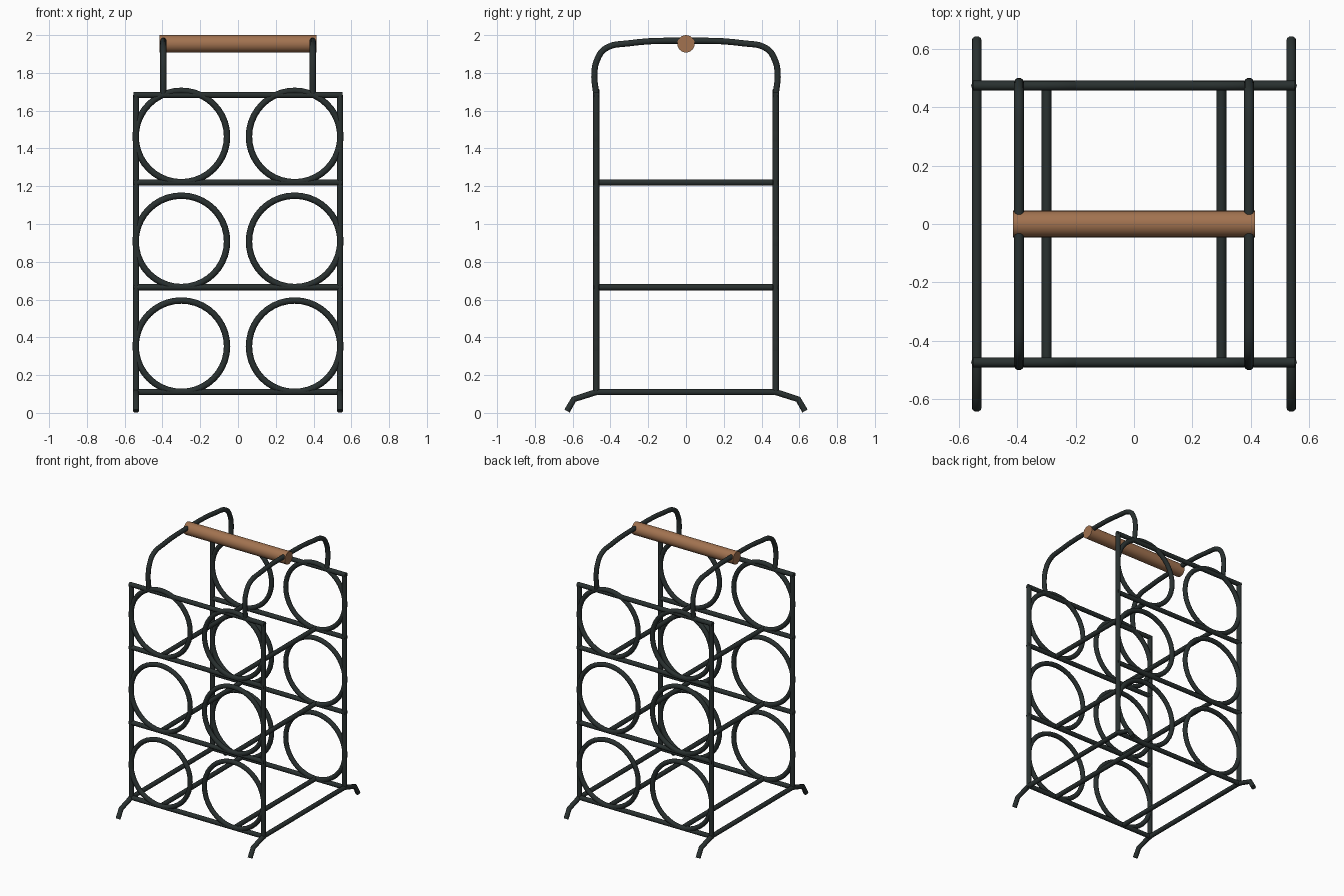
import bpy
from math import pi, radians

if "Cube" in bpy.data.objects:
    bpy.data.objects.remove(bpy.data.objects["Cube"], do_unlink=True)


def material(name, color):
    mat = bpy.data.materials.new(name)
    mat.use_nodes = True
    mat.diffuse_color = color
    mat.node_tree.nodes["Principled BSDF"].inputs["Base Color"].default_value = color
    return mat


METAL = material("dark iron", (0.022, 0.030, 0.029, 1))
WOOD = material("brown wood", (0.36, 0.17, 0.08, 1))
WIRE = 0.017        # wire radius
HALF_W = 0.54       # half width to the posts
HALF_D = 0.475      # half depth to the ring panels
RING_X = 0.30
TOP_Z = 1.683
LEVELS = (0.11, 0.665, 1.22)


def finish(obj, name, mat):
    obj.name = obj.data.name = name
    obj.data.materials.clear()
    obj.data.materials.append(mat)
    bpy.ops.object.select_all(action='DESELECT')
    obj.select_set(True)
    bpy.context.view_layer.objects.active = obj
    if obj.type == 'CURVE':
        bpy.ops.object.convert(target='MESH')
        obj = bpy.context.object
    bpy.ops.object.shade_smooth_by_angle(angle=radians(50))
    return obj


def wire(name, points, smooth=False):
    """Round wire that follows a list of points."""
    curve = bpy.data.curves.new(name, 'CURVE')
    curve.dimensions = '3D'
    curve.bevel_depth = WIRE
    curve.bevel_resolution = 3
    curve.use_fill_caps = True
    curve.resolution_u = 6
    if smooth:
        spline = curve.splines.new('BEZIER')
        spline.bezier_points.add(len(points) - 1)
        for bp, p in zip(spline.bezier_points, points):
            bp.co = p
            bp.handle_left_type = bp.handle_right_type = 'AUTO'
    else:
        spline = curve.splines.new('POLY')
        spline.points.add(len(points) - 1)
        for sp, p in zip(spline.points, points):
            sp.co = (*p, 1)
    obj = bpy.data.objects.new(name, curve)
    bpy.context.collection.objects.link(obj)
    return finish(obj, name, METAL)


def mirrored(half):
    """Complete a (y, z) half path across y = 0."""
    return half + [(-y, z) for y, z in reversed(half) if y != 0]


# Front and back panels: posts, cross bars and bottle rings
for y, end in ((-HALF_D, "front"), (HALF_D, "back")):
    for x, side in ((HALF_W, "left"), (-HALF_W, "right")):
        wire(f"{end}_{side}_post", [(x, y, LEVELS[0]), (x, y, TOP_Z)])
    for i, z in enumerate((*LEVELS, TOP_Z)):
        wire(f"{end}_cross_bar_{i + 1}",
             [(-HALF_W - 0.012, y, z), (HALF_W + 0.012, y, z)])
    for i, z in enumerate(LEVELS):
        for x, side in ((RING_X, "left"), (-RING_X, "right")):
            bpy.ops.mesh.primitive_torus_add(
                major_radius=0.242, minor_radius=WIRE,
                major_segments=40, minor_segments=10,
                location=(x, y, z + 0.243), rotation=(pi / 2, 0, 0))
            finish(bpy.context.object, f"{end}_{side}_ring_{i + 1}", METAL)

foot_path = mirrored([(-0.63, 0.01), (-0.594, 0.072), (-HALF_D, 0.11)])
handle_path = mirrored([(-HALF_D, TOP_Z), (-0.485, 1.80), (-0.47, 1.87),
                        (-0.428, 1.928), (-0.30, 1.957), (0, 1.97)])

for s, side in ((1, "left"), (-1, "right")):
    # Bottom rail bent into splayed feet
    wire(f"{side}_foot_rail", [(s * HALF_W, y, z) for y, z in foot_path])
    # Bars running front to back under each column of rings
    for i, z in enumerate(LEVELS):
        wire(f"{side}_support_bar_{i + 1}",
             [(s * RING_X, -HALF_D, z), (s * RING_X, HALF_D, z)])
    # Arched handle wire
    wire(f"{side}_handle_arch", [(s * 0.395, y, z) for y, z in handle_path], True)

# Wooden grip
bpy.ops.mesh.primitive_cylinder_add(vertices=24, radius=0.046, depth=0.83,
                                    location=(0, 0, 1.954), rotation=(0, pi / 2, 0))
finish(bpy.context.object, "handle_grip", WOOD)
